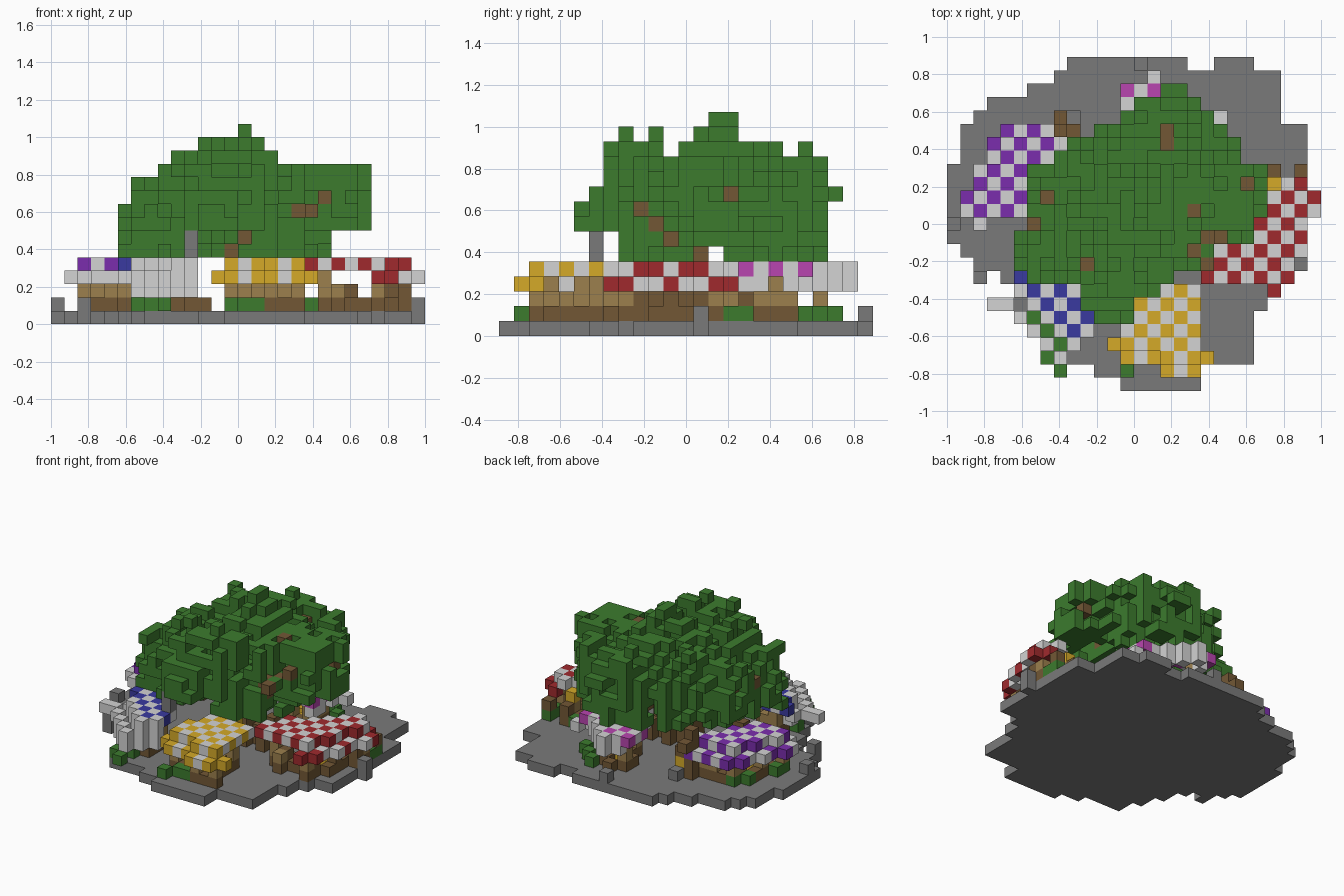
import bpy
import bmesh
import random

random.seed(7)
cube = bpy.data.objects.get("Cube")
if cube:
    bpy.data.objects.remove(cube, do_unlink=True)

UNIT = 1 / 14                      # edge of one block
COLS, ROWS = 28, 25                # ground grid size


def srgb(r, g, b):
    return tuple((c / 255) ** 2.2 for c in (r, g, b)) + (1.0,)


PALETTE = {
    "stone": srgb(121, 121, 121), "leaf": srgb(62, 122, 49),
    "white": srgb(210, 210, 210), "bark": srgb(114, 88, 56),
    "plank": srgb(155, 127, 78), "yellow": srgb(212, 168, 45),
    "red": srgb(158, 46, 49), "blue": srgb(60, 60, 158),
    "purple": srgb(122, 49, 172), "pink": srgb(183, 71, 174),
}
MATERIALS = {}
for label, colour in PALETTE.items():
    mat = bpy.data.materials.new(label)
    mat.use_nodes = True
    mat.diffuse_color = colour
    shader = next(n for n in mat.node_tree.nodes if n.type == 'BSDF_PRINCIPLED')
    shader.inputs["Base Color"].default_value = colour
    shader.inputs["Roughness"].default_value = 0.9
    MATERIALS[label] = mat

SIDES = [(1, 0), (-1, 0), (0, 1), (0, -1)]
NORMALS = [(a, b, 0) for a, b in SIDES] + [(0, 0, 1), (0, 0, -1)]


def build(name, cells):
    """Turn a dict of block position -> colour into one mesh of outer faces."""
    bm = bmesh.new()
    corners = {}
    slots = sorted(set(cells.values()))

    def corner(p):
        if p not in corners:
            x, y, z = p
            corners[p] = bm.verts.new(((x - COLS / 2) * UNIT, (y - ROWS / 2) * UNIT, z * UNIT))
        return corners[p]

    for pos, colour in cells.items():
        for n in NORMALS:
            if tuple(a + b for a, b in zip(pos, n)) in cells:
                continue
            axis = next(a for a in range(3) if n[a])
            u, v = (axis + 1) % 3, (axis + 2) % 3
            loop = []
            for du, dv in ((0, 0), (1, 0), (1, 1), (0, 1)):
                p = list(pos)
                p[axis] += n[axis] > 0
                p[u] += du
                p[v] += dv
                loop.append(corner(tuple(p)))
            face = bm.faces.new(loop if n[axis] > 0 else loop[::-1])
            face.material_index = slots.index(colour)
    mesh = bpy.data.meshes.new(name)
    bm.to_mesh(mesh)
    bm.free()
    for slot in slots:
        mesh.materials.append(MATERIALS[slot])
    bpy.context.collection.objects.link(bpy.data.objects.new(name, mesh))


def fill(start, spans):
    """Footprint cells from row spans, first row at start."""
    return {(i, start + r) for r, (a, b) in enumerate(spans) for i in range(a, b)}


def inner(area):
    return {(i, j) for i, j in area if all((i + a, j + b) in area for a, b in SIDES)}


# Paved ground
ground = fill(0, [(13, 19), (11, 19), (7, 23), (7, 23), (6, 23), (6, 23), (5, 24), (5, 24),
                  (4, 25), (2, 27), (1, 27), (0, 27), (0, 27), (0, 28), (0, 27), (0, 27),
                  (0, 27), (1, 27), (1, 27), (1, 27), (2, 25), (3, 25), (6, 25), (8, 25),
                  (9, 18)])
ground |= {(2, 8)} | {(i, 24) for i in range(20, 23)}
build("paved_ground", {(i, j, 0): "stone" for i, j in ground})

# Loose stones and bushes on the ground, and a lantern under the leaves
stones = [(0, 12), (2, 8), (27, 13), (14, 24), (9, 20)]
build("loose_stones", {(i, j, 1): "stone" for i, j in stones})
build("lantern", {(10, 6, k): "stone" for k in (5, 6)})
bushes = [(6, 5), (7, 4), (8, 3), (7, 2), (8, 1), (13, 1), (14, 2), (15, 2), (3, 17), (4, 18),
          (2, 14), (2, 13), (26, 15), (26, 16), (23, 16), (18, 21), (17, 22), (19, 20)]
build("bushes", {**{(i, j, 1): "leaf" for i, j in bushes},
                 **{(i, j, 2): "leaf" for i, j in bushes[:3]}})


# Market stalls: checkered awning with a dropped front edge, counter and posts
def stall(name, colour, parity, start, spans, out, drop_parity=None, hanging=None,
          curtain_low=3, top="plank"):
    area = fill(start, spans)
    drop_parity = parity if drop_parity is None else drop_parity
    awning = {}
    for i, j in area:
        tone = colour if (i + j) % 2 == parity else "white"
        edge = (i + out[0], j) not in area or (i, j + out[1]) not in area
        if edge and not hanging:
            awning[i, j, 3] = colour if (i + j) % 2 == drop_parity else "white"
            continue
        awning[i, j, 4] = tone
        if edge and tone == "white":        # white curtain strips
            for k in range(curtain_low, 4):
                awning[i, j, k] = tone
    for (i, j), low in (hanging or {}).items():
        for k in range(low, 4):
            awning[i, j, k] = "white"
    build(name + "_awning", awning)

    base = inner(area)
    ring = base - inner(base)
    body = {(i, j, 1): "bark" for i, j in ring}
    for i, j in ring:
        if (i + j) % 3 == 0:
            body[i, j, 2] = top
    ends = [pick(ring, key=key) for pick in (min, max)
            for key in (lambda c: (c[0] + c[1], c), lambda c: (c[0] - c[1], c))]
    for i, j in ends:
        for k in (2, 3):
            body[i, j, k] = "plank"
    for i, j in inner(base):
        if (i + j) % 2:
            body[i, j, 1] = "yellow"
    build(name + "_counter", body)


stall("yellow_stall", "yellow", 0, 1,
      [(16, 19), (13, 20), (12, 19), (13, 19), (13, 19), (14, 19), (14, 19), (16, 17)], (0, -1),
      drop_parity=1)
stall("red_stall", "red", 1, 7,
      [(24, 25), (19, 26), (19, 26), (20, 27), (20, 27), (22, 27), (23, 28), (24, 28), (25, 27)],
      (1, 0), top="bark")
stall("blue_stall", "blue", 1, 3,
      [(9, 10), (8, 11), (7, 11), (6, 11), (6, 10), (5, 9)], (-1, -1), curtain_low=2,
      hanging={(4, 6): 3, (3, 6): 3, (5, 5): 3, (5, 7): 3, (6, 4): 2, (7, 3): 2, (8, 2): 2})
stall("purple_stall", "purple", 1, 12,
      [(2, 3), (1, 6), (1, 6), (2, 7), (2, 7), (3, 8), (3, 10), (4, 9)], (-1, 1))
stall("pink_stall", "pink", 1, 16,
      [(16, 20), (15, 20), (14, 20), (14, 20), (13, 20), (13, 18), (13, 17), (15, 16)],
      (1, 1), hanging={(20, 20): 3, (19, 16): 3})

# Wooden signpost with a lamp, and crates beside the stalls
build("signpost", {**{(8, 19, k): "bark" for k in range(1, 6)}, (8, 20, 4): "bark",
                   (9, 19, 2): "yellow", (9, 19, 3): "bark"})
build("crates", {(24, 15, 1): "bark", (24, 15, 2): "plank", (24, 15, 3): "yellow",
                 (24, 16, 1): "bark", (24, 16, 2): "bark", (23, 15, 1): "bark",
                 (26, 16, 2): "bark", (21, 8, 1): "bark", (21, 8, 2): "plank",
                 (10, 8, 1): "bark", (11, 8, 1): "bark"})

# Tree trunk with roots and spreading branches
trunk = {(i, j, k): "bark" for i in range(13, 16) for j in range(11, 14) for k in range(1, 9)}
for i, j in [(16, 12), (14, 10), (14, 14), (16, 14), (17, 11)]:
    for k in (1, 2):
        trunk[i, j, k] = "bark"
tips = {(19, 9): 8, (18, 13): 11, (22, 15): 9, (16, 19): 10, (20, 11): 9, (7, 14): 8,
        (10, 9): 9, (6, 12): 8}
for (ti, tj), tk in tips.items():
    for s in range(13):
        t = s / 12
        trunk[round(14 + (ti - 14) * t), round(12 + (tj - 12) * t), round(5 + (tk - 5) * t)] = "bark"
build("tree_trunk", trunk)

# Leafy crown: ragged, airy columns under a front and a side height profile
crown = fill(5, [(11, 14), (10, 14), (10, 16), (6, 17), (5, 19), (5, 20), (5, 23), (6, 23),
                 (6, 24), (6, 24), (6, 24), (6, 23), (8, 22), (9, 22), (11, 21), (13, 20),
                 (14, 19), (16, 18), (16, 17)])
front_tops = [10, 11, 11, 12, 13, 13, 14, 14, 15, 15, 15, 13, 12, 12, 12, 13, 13, 13, 12]
side_tops = [12, 11, 13, 14, 13, 14, 12, 14, 14, 15, 15, 13, 13, 13, 12, 13, 12, 11, 10]
rim = crown - inner(crown)
shoulder = inner(crown) - inner(inner(crown))
leaves = {}
for i, j in sorted(crown):
    top = min(front_tops[i - 5], side_tops[j - 5]) - random.choice((0, 0, 0, 1))
    low = random.choice((5, 5, 6))
    if (i, j) in rim:
        top -= random.choice((0, 0, 1, 2))
        low += random.choice((0, 0, 1, 2))
    elif (i, j) not in shoulder:
        low = max(low, top - random.choice((5, 6, 7)))
    if j < 8 or i > 20:
        low = max(low, 7)
    if j > 21:
        low = 9
    top = min(max(top, low + 1), tips.get((i, j), top))
    for k in range(low, top):
        if (i, j, k) not in trunk and (k == low or random.random() > 0.36):
            leaves[i, j, k] = "leaf"
build("tree_crown", leaves)
